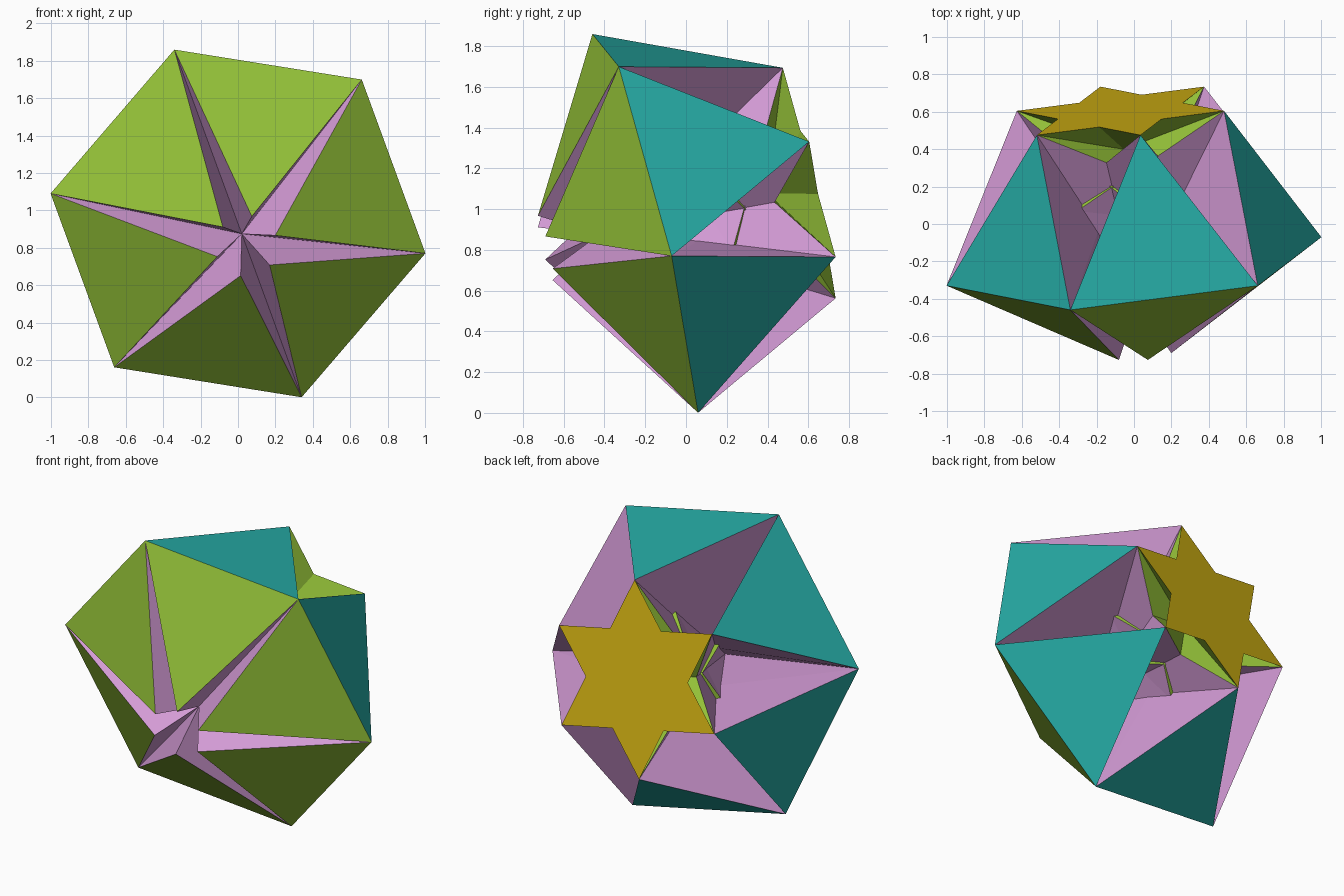
import bpy
import math
from mathutils import Vector

cube = bpy.data.objects.get("Cube")
if cube:
    bpy.data.objects.remove(cube, do_unlink=True)


def material(name, rgb):
    """Flat material from 0-255 display values."""
    lin = [((c / 255 + 0.055) / 1.055) ** 2.4 if c > 10 else c / 255 / 12.92 for c in rgb]
    m = bpy.data.materials.new(name)
    m.use_nodes = True
    m.diffuse_color = (*lin, 1)
    bsdf = next(n for n in m.node_tree.nodes if n.type == 'BSDF_PRINCIPLED')
    bsdf.inputs["Base Color"].default_value = (*lin, 1)
    bsdf.inputs["Roughness"].default_value = 0.8
    return m


green = material("leaf green", (150, 196, 57))
teal = material("teal", (38, 172, 166))
pink = material("orchid pink", (212, 155, 214))
gold = material("gold", (205, 174, 18))

# Tilted frame with sixfold symmetry about the axis, which points to the back
centre = Vector((0, -0.2, 0.93))
axis = Vector((-0.087, 0.967, 0.238)).normalized()
u = Vector((0.66, -0.13, 0.767))
u = (u - axis * u.dot(axis)).normalized()
w = axis.cross(u)

# Rings of points: radius and height along the axis
RINGS = {
    "rim": (1.023, 0.0),       # wide hexagon
    "nose": (0.165, -0.507),   # small hexagon at the front
    "core": (0.36, 0.36),      # hidden inner hexagon
    "tip": (0.59, 0.832),      # star points
    "notch": (0.59 / math.sqrt(3), 0.832),
}


def pt(ring, degrees):
    r, h = RINGS[ring]
    a = math.radians(degrees)
    return centre + axis * h + (u * math.cos(a) + w * math.sin(a)) * r


def build(name, faces, mat, direction=None):
    """Mesh from corner lists; direction(face centre) gives the facing side."""
    verts, polys = [], []
    for f in faces:
        if direction:
            mid = sum(f, Vector()) / len(f)
            normal = (f[1] - f[0]).cross(f[-1] - f[0])
            if normal.dot(direction(mid)) < 0:
                f = f[::-1]
        polys.append(range(len(verts), len(verts) + len(f)))
        verts.extend(f)
    mesh = bpy.data.meshes.new(name)
    mesh.from_pydata([tuple(v) for v in verts], [], [list(p) for p in polys])
    mesh.materials.append(mat)
    mesh.update()
    obj = bpy.data.objects.new(name, mesh)
    bpy.context.collection.objects.link(obj)
    return obj


def outward(p):
    return p - centre


steps = range(0, 360, 60)

# Side triangles from the rim to the star points
build("side_panels",
      [[pt("rim", a), pt("rim", a + 60), pt("tip", a + 30)] for a in steps],
      teal, outward)

# Front triangles from the rim to the nose
build("front_panels",
      [[pt("rim", a), pt("rim", a + 60), pt("nose", a + 30)] for a in steps],
      green, outward)

# Crossing fins that join nose, core and star points at each rim corner
fins = []
for a in steps:
    for s in (1, -1):
        rim, nose = pt("rim", a), pt("nose", a + 30 * s)
        core, tip = pt("core", a - 150 * s), pt("tip", a - 30 * s)
        fins += [[rim, nose, core], [rim, core, tip]]
build("crossing_fins", fins, pink, lambda p: -axis)

# Inner panels hanging from the star's edges and crossing the axis
build("inner_panels",
      [[pt("tip", a - 30), pt("notch", a), pt("notch", a + 60),
        pt("tip", a + 90), pt("core", a + 210)] for a in steps],
      green, lambda p: axis)

# Six-pointed star at the back, with its inner hexagon as one face
star = [[pt("notch", a) for a in steps]]
star += [[pt("notch", a), pt("tip", a + 30), pt("notch", a + 60)] for a in steps]
build("back_star", star, gold, lambda p: axis)
